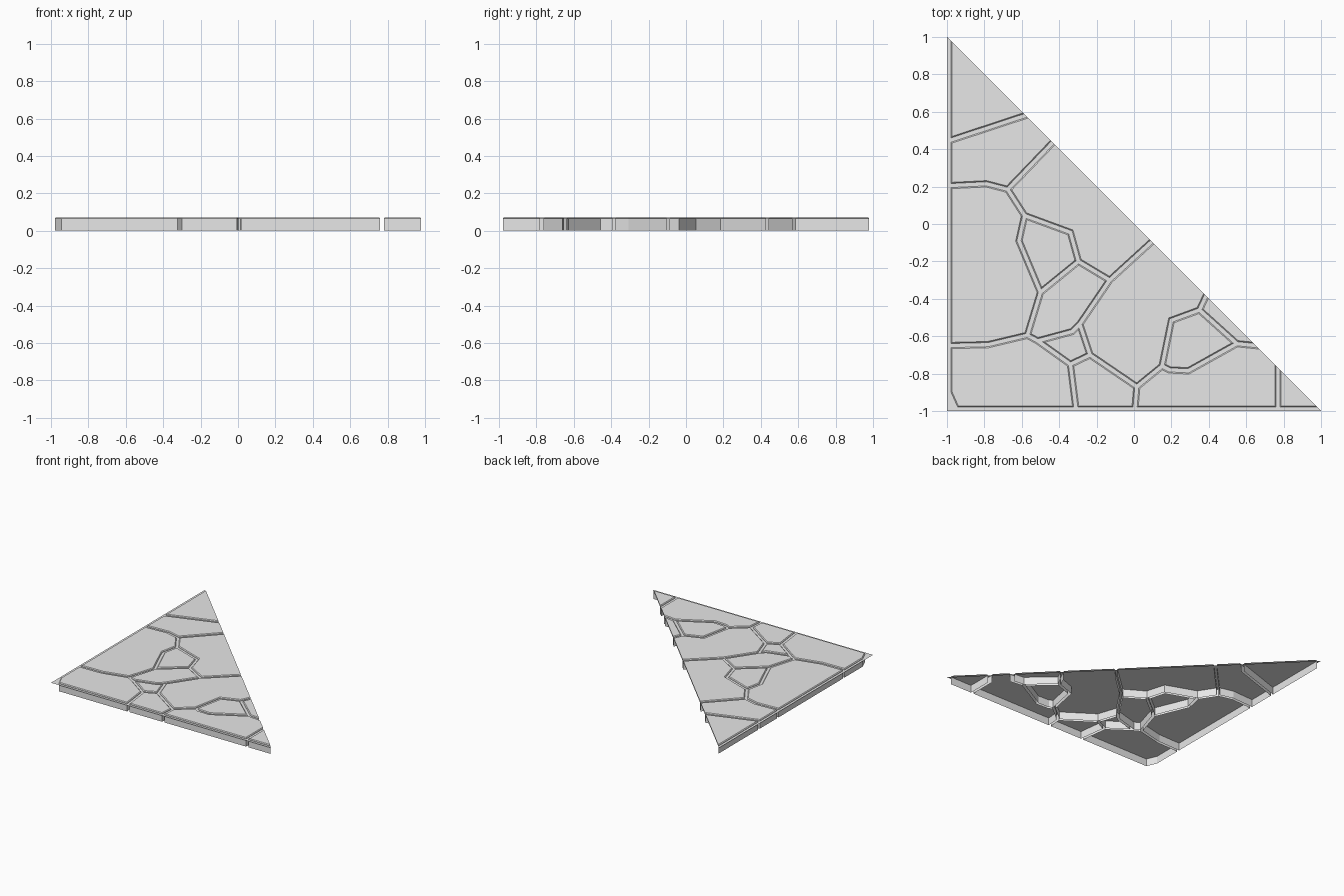
import bpy
import bmesh
from mathutils import Vector

SHEET_Z = 0.062      # thin mortar sheet seen in the grooves
SHOULDER_Z = 0.066   # where the stone walls meet the worn top edge
TOP_Z = 0.072        # stone tops
GAP = 0.011          # half of a groove
WEAR = 0.006         # width of the worn top edge

if "Cube" in bpy.data.objects:
    bpy.data.objects.remove(bpy.data.objects["Cube"])

stone_gray = bpy.data.materials.new("stone_gray")
stone_gray.use_nodes = True
stone_gray.diffuse_color = (0.8, 0.8, 0.8, 1)
shader = next(n for n in stone_gray.node_tree.nodes if n.type == "BSDF_PRINCIPLED")
shader.inputs["Base Color"].default_value = (0.8, 0.8, 0.8, 1)
shader.inputs["Roughness"].default_value = 0.8


def add_object(name, bm):
    mesh = bpy.data.meshes.new(name)
    bm.to_mesh(mesh)
    bm.free()
    mesh.materials.append(stone_gray)
    obj = bpy.data.objects.new(name, mesh)
    bpy.context.collection.objects.link(obj)
    return obj


def on_cut(p, q):
    """True for an edge lying on the long diagonal, which stays open."""
    return abs(p.x + p.y) < 0.001 and abs(q.x + q.y) < 0.001


def shrink(points, amount):
    """Move every edge inward, except those on the diagonal cut."""
    count = len(points)
    lines = []
    for i, p in enumerate(points):
        q = points[(i + 1) % count]
        along = (q - p).normalized()
        inward = Vector((-along.y, along.x))
        lines.append((p + inward * (0 if on_cut(p, q) else amount), along))
    result = []
    for i in range(count):
        (a, u), (b, v) = lines[i - 1], lines[i]
        cross = u.x * v.y - u.y * v.x
        if abs(cross) < 0.02:
            result.append(b.copy())
        else:
            d = b - a
            result.append(a + u * ((d.x * v.y - d.y * v.x) / cross))
    return result


def add_stone(name, points):
    """Hollow stone: walls, worn top edge and cap, open below and at the cut."""
    points = [Vector(p) for p in points]
    area = sum(p.x * q.y - q.x * p.y for p, q in zip(points, points[1:] + points[:1]))
    if area < 0:
        points.reverse()
    outline = shrink(points, GAP)
    cap = shrink(outline, WEAR)
    bm = bmesh.new()
    rings = [[bm.verts.new((p.x, p.y, z)) for p in ring]
             for ring, z in ((outline, 0), (outline, SHOULDER_Z), (cap, TOP_Z))]
    count = len(points)
    for low, high in zip(rings, rings[1:]):
        for i in range(count):
            j = (i + 1) % count
            if not on_cut(outline[i], outline[j]):
                bm.faces.new((low[i], low[j], high[j], high[i]))
    bm.faces.new(rings[-1])
    return add_object(name, bm)


# Mortar sheet covering the whole triangle
bm = bmesh.new()
bm.faces.new([bm.verts.new((x, y, SHEET_Z)) for x, y in ((-1, -1), (1, -1), (-1, 1))])
add_object("mortar_sheet", bm)

# Groove crossings: w = west border, s = south border, d = diagonal, others inside
crossings = {
    "w1": (-.99, .99), "w2": (-.99, .445), "w3": (-.99, .205), "w4": (-.99, -.65),
    "w5": (-.99, -.9), "s1": (-.95, -.99), "s2": (-.31, -.99), "s3": (.005, -.99),
    "s4": (.77, -.99), "s5": (.99, -.99),
    "d1": (-.58, .58), "d2": (-.435, .435), "d3": (.095, -.095),
    "d4": (.385, -.385), "d5": (.65, -.65), "d6": (.77, -.77),
    "a": (-.79, .215), "b": (-.675, .185), "c": (-.585, .045), "e": (-.615, -.09),
    "f": (-.5, -.365), "g": (-.57, -.595), "h": (-.78, -.645), "i": (-.34, -.045),
    "j": (-.297, -.2), "k": (-.13, -.3), "l": (-.29, -.535), "m": (-.33, -.575),
    "n": (-.515, -.625), "o": (-.34, -.75), "p": (-.235, -.7), "q": (.015, -.87),
    "r": (.15, -.76), "t": (.2, -.515), "u": (.35, -.46), "v": (.55, -.64),
    "x": (.29, -.785), "y": (.19, -.78),
}

# Stones as walks around the crossings
stones = {
    "back_tip_stone": "w1 w2 d1",
    "back_stone": "w2 w3 a b d2 d1",
    "left_edge_slab": "w3 w4 h g f e c b a",
    "front_corner_slab": "w4 w5 s1 s2 o n g h",
    "diagonal_back_slab": "d2 b c i j k d3",
    "inner_back_stone": "c e f j i",
    "inner_middle_stone": "f g n m l k j",
    "inner_small_stone": "n o p l m",
    "diagonal_middle_slab": "d3 k l p q r t u d4",
    "inner_front_stone": "r y x v u t",
    "diagonal_sliver_stone": "d4 u v d5",
    "front_middle_stone": "o s2 s3 q p",
    "front_edge_slab": "q s3 s4 d6 d5 v x y r",
    "front_tip_stone": "d6 s4 s5",
}
for name, walk in stones.items():
    add_stone(name, [crossings[key] for key in walk.split()])
